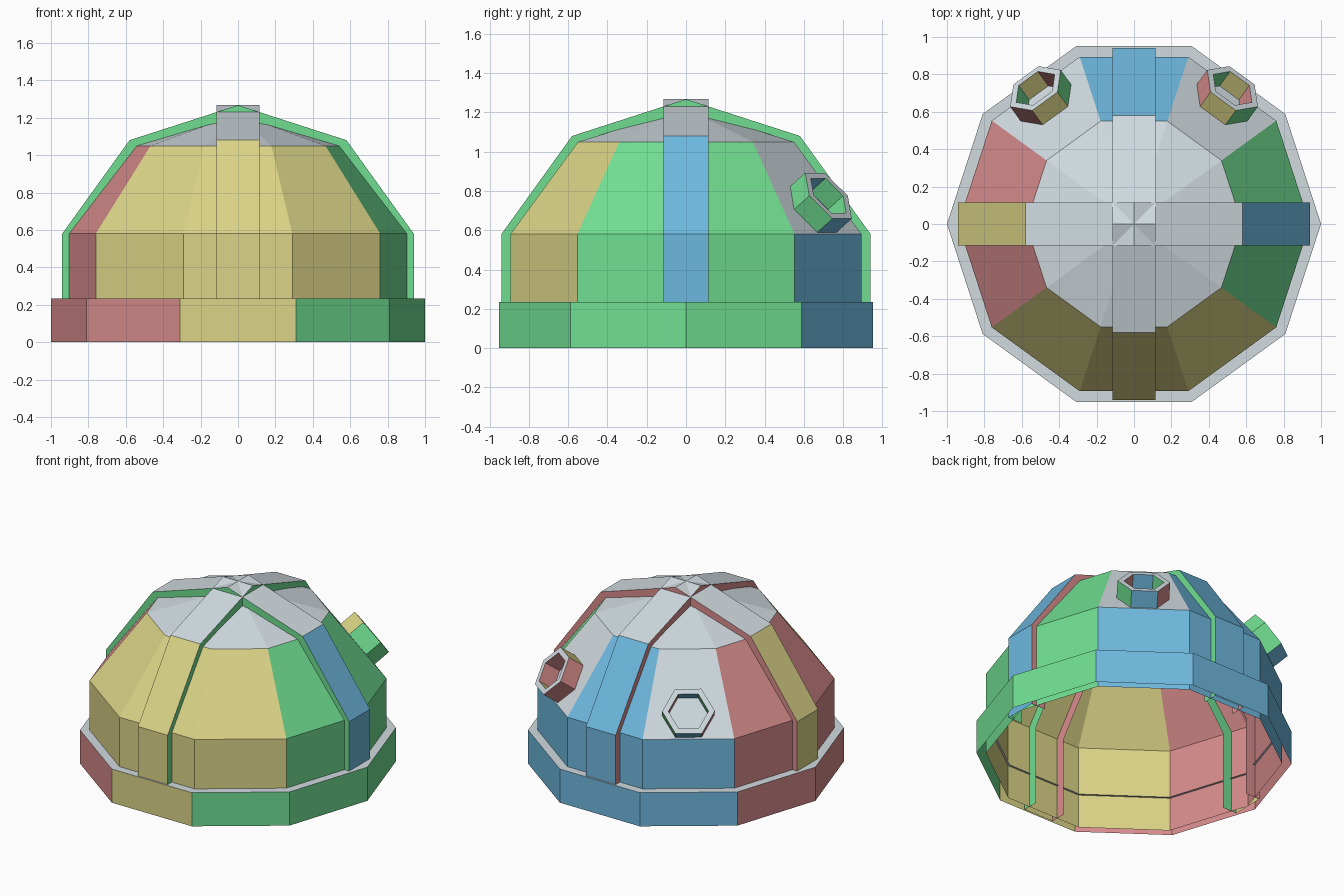
import bpy, bmesh, math
from mathutils import Vector, Matrix

if "Cube" in bpy.data.objects:
    bpy.data.objects.remove(bpy.data.objects["Cube"])


# one material per colour, keyed by a letter
def linear(c):
    return c / 12.92 if c <= 0.04045 else ((c + 0.055) / 1.055) ** 2.4


PALETTE = {
    "Y": ("sand_yellow", (0.86, 0.83, 0.53)),
    "G": ("leaf_green", (0.44, 0.87, 0.57)),
    "B": ("sky_blue", (0.43, 0.72, 0.87)),
    "R": ("soft_red", (0.85, 0.55, 0.55)),
    "S": ("pale_grey", (0.82, 0.86, 0.88)),
}
KEYS = list(PALETTE)
MATS = []
for key in KEYS:
    name, rgb = PALETTE[key]
    m = bpy.data.materials.new(name)
    m.diffuse_color = (*[linear(c) for c in rgb], 1.0)
    m.use_nodes = True
    m.node_tree.nodes["Principled BSDF"].inputs["Base Color"].default_value = m.diffuse_color
    MATS.append(m)


def face(bm, points, key):
    f = bm.faces.new([bm.verts.new(p) for p in points])
    f.material_index = KEYS.index(key)


def finish(name, bm, matrix=None):
    bmesh.ops.remove_doubles(bm, verts=bm.verts, dist=1e-5)
    mesh = bpy.data.meshes.new(name)
    bm.to_mesh(mesh)
    bm.free()
    for m in MATS:
        mesh.materials.append(m)
    obj = bpy.data.objects.new(name, mesh)
    bpy.context.collection.objects.link(obj)
    if matrix is not None:
        obj.matrix_world = matrix
    return obj


def revolve(bm, profile, sides, rows):
    """Faceted shell; rows holds one colour letter per side for each step."""
    def ring_point(r, z, k):
        a = 2 * math.pi * (k % sides) / sides
        return Vector((r * math.cos(a), r * math.sin(a), z))

    for (r0, z0), (r1, z1), row in zip(profile, profile[1:], rows):
        for k in range(sides):
            pts = [ring_point(r0, z0, k), ring_point(r0, z0, k + 1)]
            if r1 > 0:
                pts.append(ring_point(r1, z1, k + 1))
            pts.append(ring_point(r1, z1, k))
            face(bm, pts, row[k])


# ten-sided dome shell, open underneath
WALL = "GBBBRRYYYG"
bm = bmesh.new()
revolve(bm, [(0.94, 0), (0.94, 0.235), (0.94, 0.58), (0.578, 1.05), (0, 1.22)],
        10, [WALL, WALL, "GSBSRRYYYG", "S" * 10])
finish("dome", bm)

# base ring: outer wall and flat ledge
bm = bmesh.new()
revolve(bm, [(1.0, 0), (1.0, 0.235), (0.925, 0.235)], 10,
        ["GBBBRRRYGG", "S" * 10])
finish("base_ring", bm)

# two crossing bands over the dome
OUTER = [(-0.94, 0), (-0.94, 0.58), (-0.58, 1.08), (0, 1.267),
         (0.58, 1.08), (0.94, 0.58), (0.94, 0)]
INNER = [(-0.83, 0), (-0.83, 0.55), (-0.52, 0.98), (0, 1.15),
         (0.52, 0.98), (0.83, 0.55), (0.83, 0)]
HALF = 0.115


def band(name, angle):
    bm = bmesh.new()
    for i, key in enumerate("YYSSBB"):
        (y0, z0), (y1, z1) = OUTER[i], OUTER[i + 1]
        (v0, w0), (v1, w1) = INNER[i], INNER[i + 1]
        face(bm, [(-HALF, y0, z0), (HALF, y0, z0),
                  (HALF, y1, z1), (-HALF, y1, z1)], key)
        face(bm, [(HALF, y0, z0), (HALF, v0, w0),
                  (HALF, v1, w1), (HALF, y1, z1)], "G")
        face(bm, [(-HALF, y0, z0), (-HALF, y1, z1),
                  (-HALF, v1, w1), (-HALF, v0, w0)], "R")
    finish(name, bm, Matrix.Rotation(angle, 4, "Z"))


band("front_back_band", 0)
band("side_band", -math.pi / 2)

# hexagonal vents standing square on the two rear diagonal facets
# (sides 0..5 lie at 30, 90 ... 330 degrees; inner walls face the other way)
for name, azimuth in (("right_vent", 54), ("left_vent", 126)):
    a = math.radians(azimuth)
    radial = Vector((math.cos(a), math.sin(a), 0))
    u = Vector((-math.sin(a), math.cos(a), 0))
    n = radial * 0.806 + Vector((0, 0, 0.592))
    n.normalize()
    v = n.cross(u)
    centre = radial * 0.80 + Vector((0, 0, 0.705))
    frame = Matrix((u, v, n)).transposed().to_4x4()
    frame.translation = centre
    bm = bmesh.new()
    revolve(bm, [(0.167, -0.005), (0.167, 0.12), (0.127, 0.12), (0.127, -0.005)],
            6, ["RYGGBR", "S" * 6, "GBRRYG"])
    finish(name, bm, frame)
